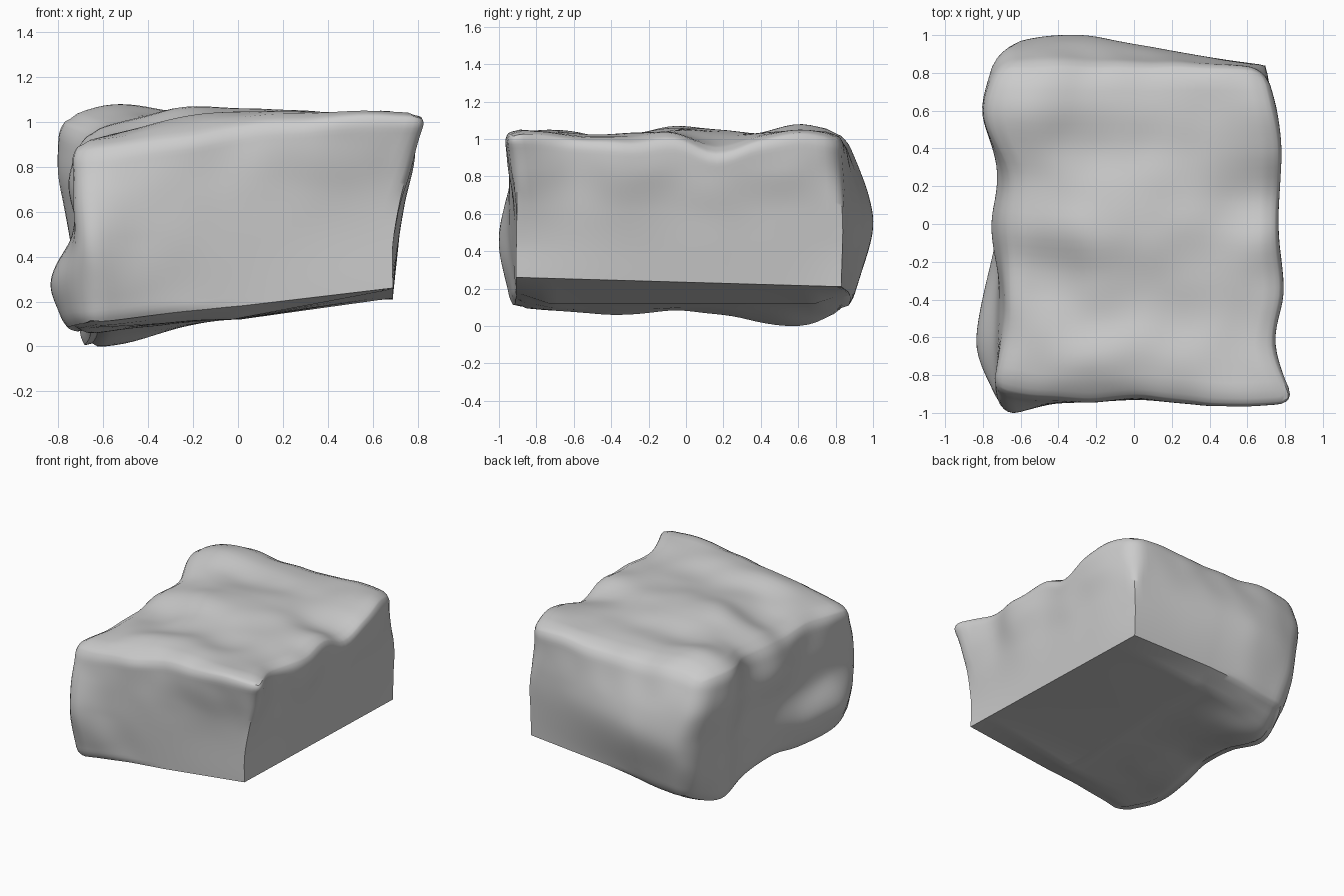
import bpy, bmesh, math
from mathutils import Vector, noise

if "Cube" in bpy.data.objects:
    bpy.data.objects.remove(bpy.data.objects["Cube"])


def spline(p, t):
    """Catmull-Rom value through evenly spaced samples, t in 0..1."""
    n = len(p) - 1
    s = max(0.0, min(1.0, t)) * n
    i = min(int(s), n - 1)
    f = s - i
    b, c = p[i], p[i + 1]
    a = p[i - 1] if i > 0 else 2 * b - c
    d = p[i + 2] if i + 2 <= n else 2 * c - b
    return b + 0.5 * f * (c - a + f * (2 * a - 5 * b + 4 * c - d + f * (3 * (b - c) + d - a)))


def patch(rows, s, t):
    return spline([spline(r, s) for r in rows], t)


def smooth(t):
    t = max(0.0, min(1.0, t))
    return t * t * (3 - 2 * t)


# Left and right sides: x along y (front to back), rows from bottom to top
LEFT = [[-.67, -.77, -.73, -.69, -.67, -.70, -.60],
        [-.69, -.83, -.79, -.72, -.69, -.72, -.65],
        [-.72, -.74, -.72, -.71, -.70, -.75, -.67],
        [-.74, -.72, -.71, -.75, -.72, -.80, -.73],
        [-.77, -.69, -.67, -.69, -.68, -.80, -.72]]
RIGHT = [[.69, .69, .69, .69, .69, .69, .69],
         [.69, .70, .71, .71, .71, .71, .69],
         [.73, .72, .74, .73, .73, .73, .70],
         [.81, .74, .78, .76, .76, .76, .69],
         [.88, .75, .79, .77, .78, .77, .69]]
# Front and back: y along x (left to right), rows from bottom to top
FRONT = [[-.95, -.92, -.91, -.91, -.91],
         [-1.01, -.95, -.93, -.92, -.91],
         [-.88, -.94, -.93, -.98, -.96]]
BACK = [[.88, .89, .87, .85, .83],
        [.97, 1.0, .95, .89, .84],
        [.84, .84, .84, .84, .83]]
# Top: z along x, rows from front to back
TOP = [[.90, .93, .97, 1.02, 1.04, 1.06, 1.06],
       [.92, .98, 1.04, 1.06, 1.06, 1.05, 1.05],
       [.94, .97, 1.01, 1.03, 1.03, 1.03, 1.02],
       [.94, .96, 1.03, 1.04, 1.04, 1.04, 1.01],
       [.96, 1.02, 1.08, 1.07, 1.06, 1.05, 1.03],
       [.97, 1.03, 1.06, 1.06, 1.05, 1.00, .95],
       [1.01, 1.04, 1.02, 1.03, 1.04, 1.04, 1.02],
       [1.04, 1.09, 1.06, 1.05, 1.05, 1.05, 1.06],
       [1.01, 1.05, 1.02, 1.02, 1.02, 1.04, 1.03]]
# Underside: z of the ragged left rim, front to back
RIM = [.11, .08, .07, .09, .05, .00, .10]


def underside(u, v):
    """Rim on the left, a ridge under the middle, a flat slope to the right."""
    ridge, right = .13, .27 - .05 * v
    if u < .5:
        z = spline(RIM, v) + (ridge - spline(RIM, v)) * smooth(u * 2)
    else:
        z = ridge + (right - ridge) * (u * 2 - 1)
    lift = max(0, 1 - min(v, 1 - v) / .1) * max(0, 1 - abs(u * 2 - 1))
    return z + .06 * lift


def shape(co):
    # Round the top and left edges, leaving the lower right ones crisp
    h = Vector((.75, .95, .45))
    p = Vector((co.x * h.x, co.y * h.y, co.z * h.z))
    up, left = smooth((co.z + .4) / 1.2), smooth((.1 - co.x) / .9)
    r = .10
    ry = r * max(up, left)
    q = Vector((max(-h.x + r, min(h.x - r * up, p.x)),
                max(-h.y + ry, min(h.y - ry, p.y)),
                max(-h.z + r * .7 * left, min(h.z - r * .9, p.z))))
    d = p - q
    if d.length > 1e-6:
        p = q + d * (max(abs(c) for c in d) / d.length)
    u, v, w = ((p[i] / h[i] + 1) / 2 for i in range(3))
    # Blend between opposite sculpted sides
    x0, x1 = patch(LEFT, v, w), patch(RIGHT, v, w)
    y0, y1 = patch(FRONT, u, w), patch(BACK, u, w)
    z0, z1 = underside(u, v), patch(TOP, u, v)
    out = Vector((x0 + (x1 - x0) * u, y0 + (y1 - y0) * v, z0 + (z1 - z0) * w))
    # Fine unevenness on the broken faces
    amp = .010 * max(up, left)
    return out + noise.noise_vector(out * 4.5) * amp


# Rock block
bm = bmesh.new()
bmesh.ops.create_cube(bm, size=2)
bmesh.ops.subdivide_edges(bm, edges=bm.edges[:], cuts=39, use_grid_fill=True)
for vert in bm.verts:
    vert.co = shape(vert.co)
low = min(v.co.z for v in bm.verts)
bmesh.ops.translate(bm, verts=bm.verts[:], vec=(0, 0, -low))
bmesh.ops.recalc_face_normals(bm, faces=bm.faces[:])
mesh = bpy.data.meshes.new("rock_block")
bm.to_mesh(mesh)
bm.free()
rock = bpy.data.objects.new("rock_block", mesh)
bpy.context.collection.objects.link(rock)
bpy.context.view_layer.objects.active = rock
rock.select_set(True)
bpy.ops.object.shade_smooth_by_angle(angle=math.radians(40))
